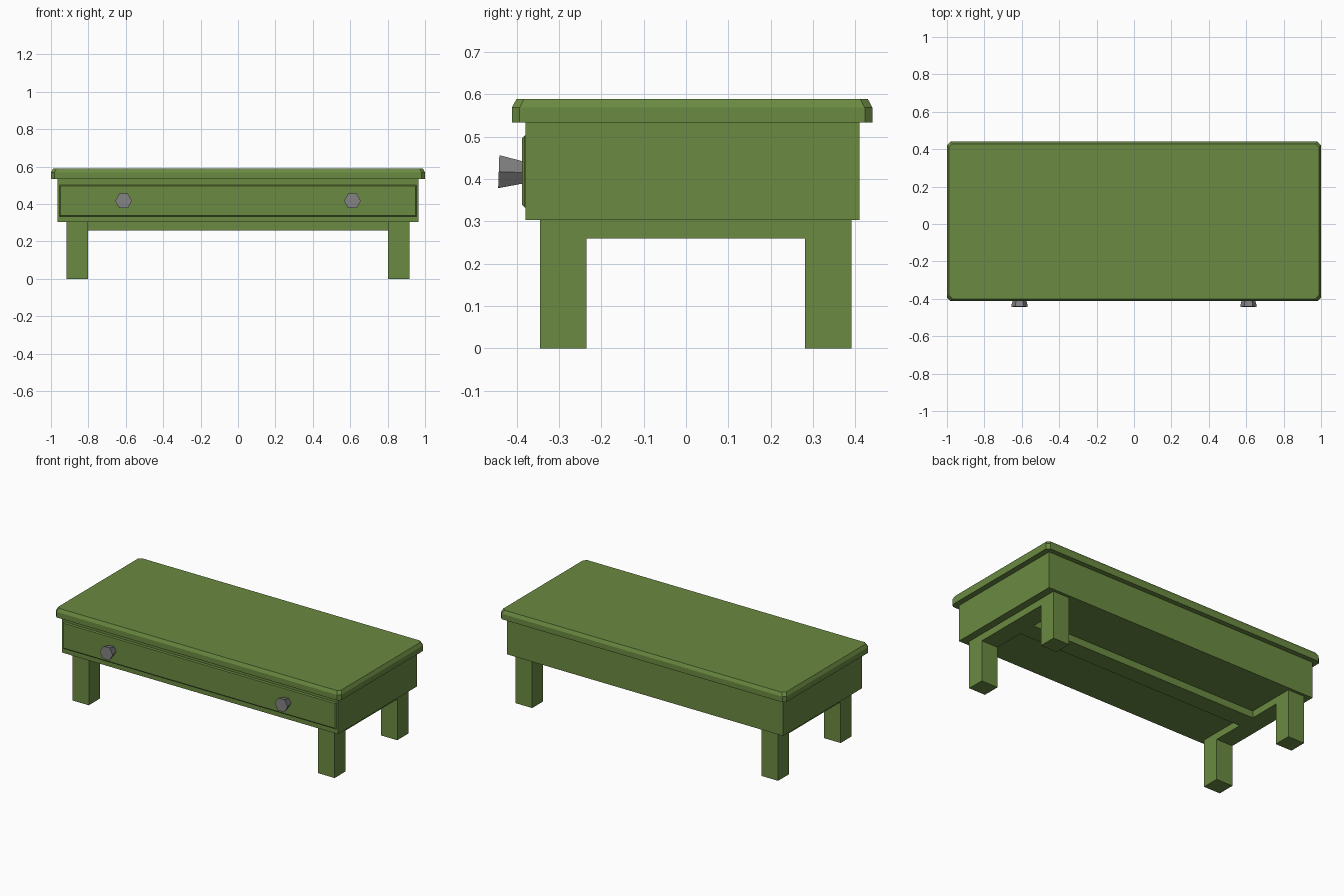
import bpy, bmesh, math
from mathutils import Matrix

if "Cube" in bpy.data.objects:
    bpy.data.objects.remove(bpy.data.objects["Cube"])


def material(name, rgb):
    m = bpy.data.materials.new(name)
    m.diffuse_color = (*rgb, 1)
    m.use_nodes = True
    m.node_tree.nodes["Principled BSDF"].inputs["Base Color"].default_value = m.diffuse_color
    return m


GREEN = material("green paint", (0.145, 0.255, 0.054))
GREY = material("grey metal", (0.22, 0.22, 0.22))


def finish(name, bm, mat):
    bmesh.ops.recalc_face_normals(bm, faces=bm.faces)
    me = bpy.data.meshes.new(name)
    bm.to_mesh(me)
    bm.free()
    me.materials.append(mat)
    ob = bpy.data.objects.new(name, me)
    bpy.context.collection.objects.link(ob)
    return ob


def box(name, x0, x1, y0, y1, z0, z1):
    bm = bmesh.new()
    mat = Matrix.Translation(((x0 + x1) / 2, (y0 + y1) / 2, (z0 + z1) / 2)) \
        @ Matrix.Diagonal((x1 - x0, y1 - y0, z1 - z0, 1))
    bmesh.ops.create_cube(bm, size=1, matrix=mat)
    return finish(name, bm, GREEN)


def stack(name, rings):
    """Solid lofted through rings with equal point counts."""
    bm = bmesh.new()
    loops = [[bm.verts.new(p) for p in r] for r in rings]
    n = len(loops[0])
    for a, b in zip(loops, loops[1:]):
        for i in range(n):
            j = (i + 1) % n
            bm.faces.new((a[i], a[j], b[j], b[i]))
    bm.faces.new(loops[0])
    bm.faces.new(loops[-1])
    return finish(name, bm, GREEN)


# table top: clipped corners and a chamfered upper edge
def top_ring(inset, z, c=0.018):
    x, y0, y1 = 1.0 - inset, -0.411 + inset, 0.44 - inset
    return [(-x + c, y0, z), (x - c, y0, z), (x, y0 + c, z), (x, y1 - c, z),
            (x - c, y1, z), (-x + c, y1, z), (-x, y1 - c, z), (-x, y0 + c, z)]


stack("table_top", [top_ring(0, 0.533), top_ring(0, 0.568), top_ring(0.011, 0.589)])

# body
box("body", -0.965, 0.965, -0.379, 0.409, 0.303, 0.534)


# drawer front with a slight bevel
def drawer_ring(inset, y):
    x, z0, z1 = 0.955 - inset, 0.333 + inset, 0.502 - inset
    return [(-x, y, z0), (x, y, z0), (x, y, z1), (-x, y, z1)]


stack("drawer_front", [drawer_ring(0, -0.37), drawer_ring(0, -0.381),
                       drawer_ring(0.006, -0.387)])

# legs, side rails and knobs, mirrored left and right
for side, s in (("left", -1), ("right", 1)):
    xa, xb = sorted((s * 0.803, s * 0.918))
    box(side + "_front_leg", xa, xb, -0.345, -0.235, 0, 0.304)
    box(side + "_back_leg", xa, xb, 0.281, 0.391, 0, 0.304)
    box(side + "_rail", xa, xb, -0.235, 0.281, 0.259, 0.304)
    bm = bmesh.new()
    bmesh.ops.create_cone(
        bm, cap_ends=True, segments=6, radius1=0.03, radius2=0.045, depth=0.058,
        matrix=Matrix.Translation((s * 0.612, -0.413, 0.416))
        @ Matrix.Rotation(math.radians(88), 4, 'X')
        @ Matrix.Rotation(math.radians(30), 4, 'Z'))
    # put two of the six corners on the horizontal axis
    low = max(bm.verts, key=lambda v: abs(v.co.z - 0.416))
    if abs(low.co.x - s * 0.612) < 0.005:
        bmesh.ops.rotate(bm, verts=bm.verts, cent=(s * 0.612, -0.413, 0.416),
                         matrix=Matrix.Rotation(math.radians(30), 3, 'Y'))
    finish(side + "_knob", bm, GREY)

# stretcher joining the side rails
box("centre_stretcher", -0.803, 0.803, -0.035, 0.08, 0.259, 0.304)
